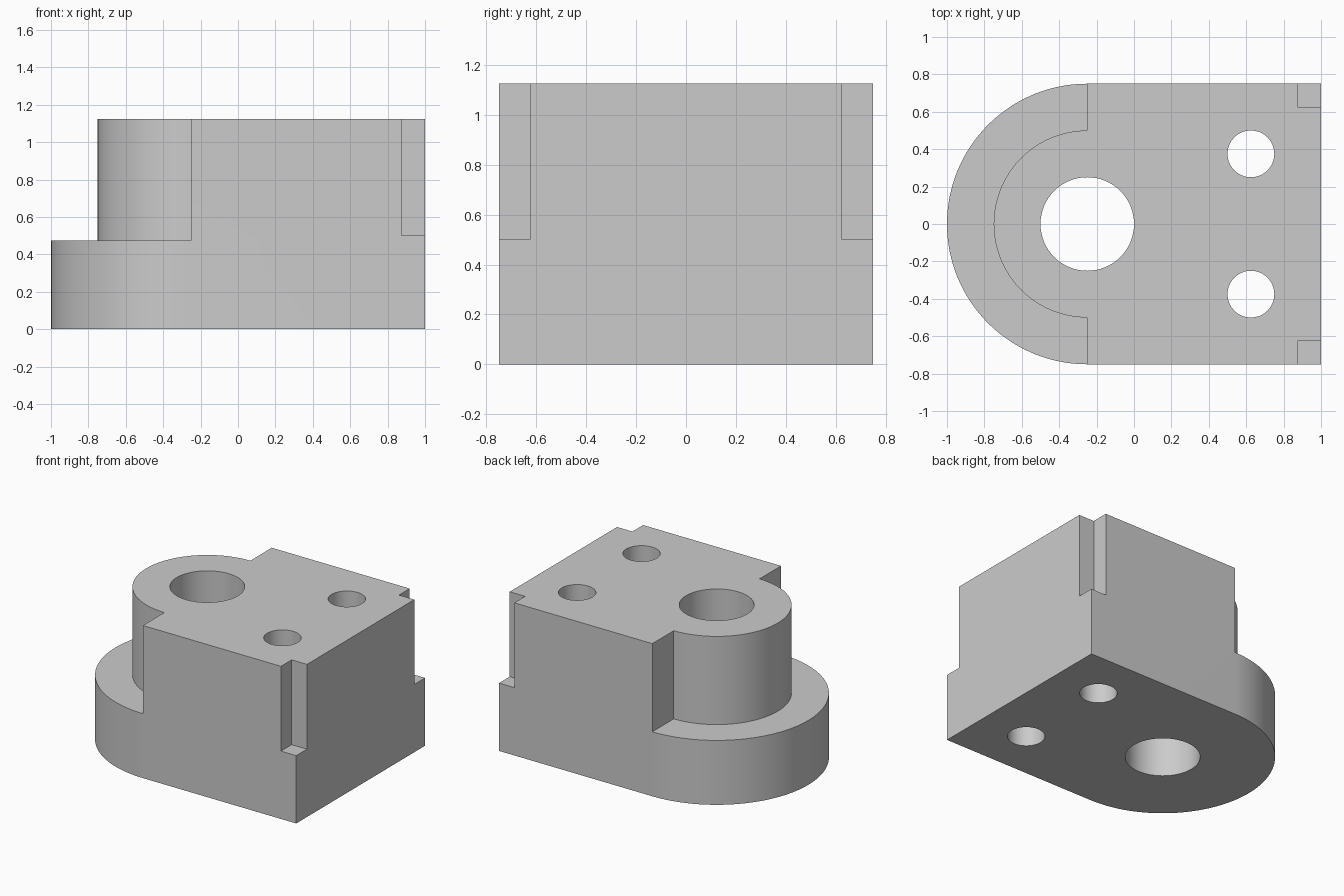
import bpy
import bmesh
from math import cos, sin, pi, radians

cube = bpy.data.objects.get("Cube")
if cube:
    bpy.data.objects.remove(cube, do_unlink=True)

LENGTH, HALF_WIDTH, HEIGHT = 1.0, 0.75, 1.125
ARC_X = -0.25          # centre of the rounded end
BOSS_R = 0.5
STEP_Z = 0.475
NOTCH, NOTCH_Z = 0.125, 0.5
OVER = 0.2             # how far cutters reach past the body

grey = bpy.data.materials.new("Machined grey")
grey.use_nodes = True
colour = (0.6, 0.6, 0.6, 1)
grey.diffuse_color = colour
grey.node_tree.nodes["Principled BSDF"].inputs["Base Color"].default_value = colour


def arc(cx, cy, r, start, end, steps):
    return [(cx + r * cos(start + (end - start) * i / steps),
             cy + r * sin(start + (end - start) * i / steps))
            for i in range(steps + 1)]


def prism(name, profile, z0, z1):
    """Extrude a flat outline from z0 up to z1."""
    bm = bmesh.new()
    face = bm.faces.new([bm.verts.new((x, y, z0)) for x, y in profile])
    top = bmesh.ops.extrude_face_region(bm, geom=[face])["geom"]
    bmesh.ops.translate(bm, vec=(0, 0, z1 - z0),
                        verts=[v for v in top if isinstance(v, bmesh.types.BMVert)])
    bmesh.ops.recalc_face_normals(bm, faces=bm.faces)
    mesh = bpy.data.meshes.new(name)
    bm.to_mesh(mesh)
    bm.free()
    mesh.materials.append(grey)
    obj = bpy.data.objects.new(name, mesh)
    bpy.context.collection.objects.link(obj)
    return obj


# Body: block with a half-round end
outline = arc(ARC_X, 0, HALF_WIDTH, pi / 2, 3 * pi / 2, 64)
body = prism("bracket_body", outline + [(LENGTH, -HALF_WIDTH), (LENGTH, HALF_WIDTH)],
             0, HEIGHT)

# Step around the round boss
ring = (arc(ARC_X, 0, HALF_WIDTH + OVER, pi / 2, 3 * pi / 2, 64)
        + arc(ARC_X, 0, BOSS_R, 3 * pi / 2, pi / 2, 64))
cutters = [prism("step_cutter", ring, STEP_Z, HEIGHT + OVER)]

# Corner notches, mirrored across y
for side, s in (("left", 1), ("right", -1)):
    x0, x1 = LENGTH - NOTCH, LENGTH + OVER
    y0, y1 = s * (HALF_WIDTH - NOTCH), s * (HALF_WIDTH + OVER)
    cutters.append(prism(side + "_notch_cutter",
                         [(x0, y0), (x1, y0), (x1, y1), (x0, y1)],
                         NOTCH_Z, HEIGHT + OVER))

# Through holes: one large bore and two bolt holes
for name, x, y, r in (("bore", ARC_X, 0, 0.25),
                      ("back_bolt", 0.625, 0.375, 0.125),
                      ("front_bolt", 0.625, -0.375, 0.125)):
    circle = arc(x, y, r, 0, 2 * pi, 64)[:-1]
    cutters.append(prism(name + "_cutter", circle, -OVER, HEIGHT + OVER))

# Cut everything, then remove the cutters
bpy.ops.object.select_all(action="DESELECT")
body.select_set(True)
bpy.context.view_layer.objects.active = body
for cutter in cutters:
    cutter.hide_render = True
    mod = body.modifiers.new(cutter.name, "BOOLEAN")
    mod.operation = "DIFFERENCE"
    mod.solver = "EXACT"
    mod.object = cutter
    bpy.ops.object.modifier_apply(modifier=mod.name)
    bpy.data.objects.remove(cutter, do_unlink=True)

bpy.ops.object.shade_smooth_by_angle(angle=radians(30))
